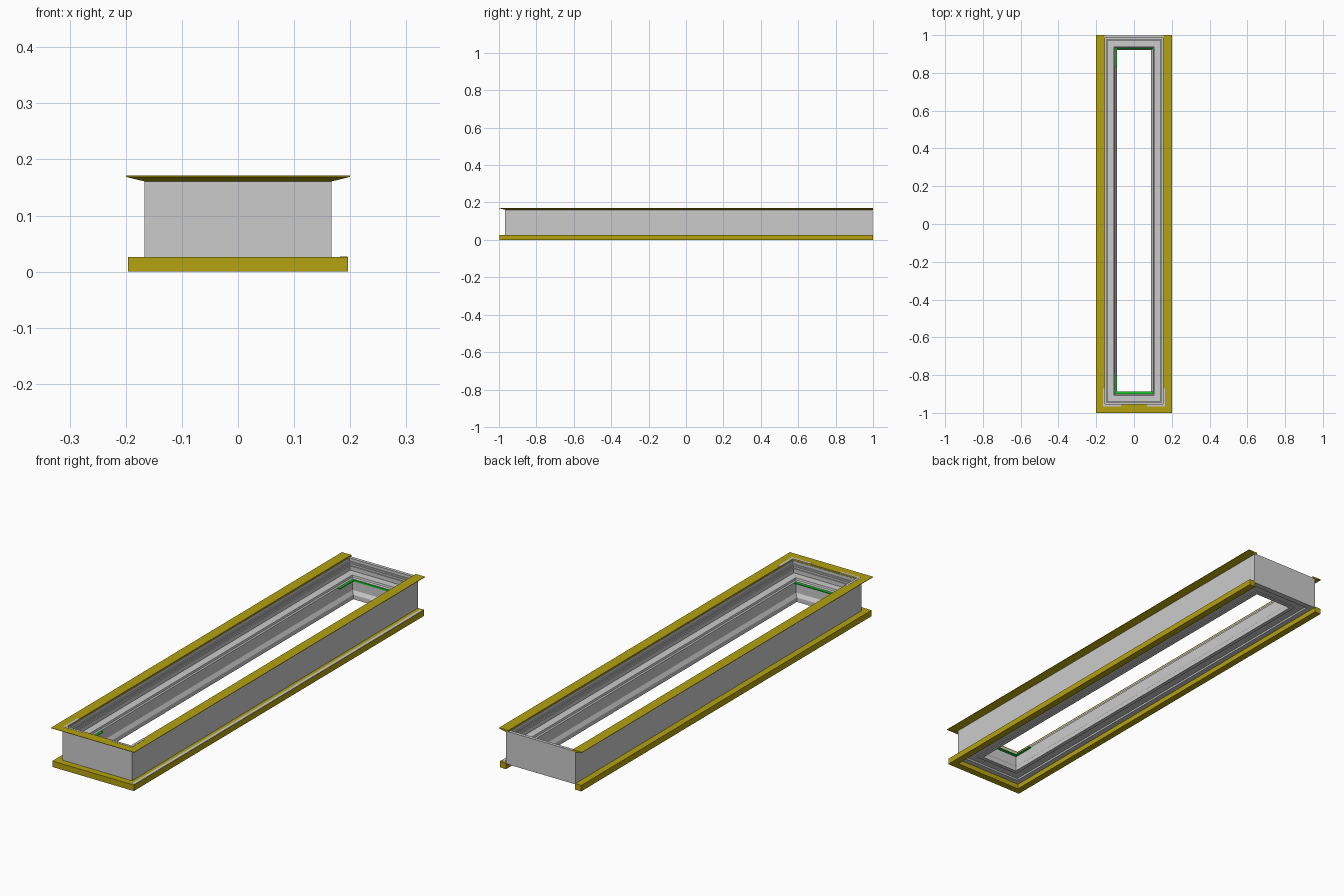
import bpy, bmesh

if "Cube" in bpy.data.objects:
    bpy.data.objects.remove(bpy.data.objects["Cube"])

# Outer wall footprint of the frame
HX, Y0, Y1 = 0.167, -0.967, 0.998


def material(name, rgb):
    m = bpy.data.materials.new(name)
    m.diffuse_color = (*rgb, 1)
    m.use_nodes = True
    m.node_tree.nodes["Principled BSDF"].inputs["Base Color"].default_value = m.diffuse_color
    return m


YELLOW = material("yellow", (0.46, 0.36, 0.005))
GREEN = material("green", (0.01, 0.6, 0.02))
LIGHT = material("light_grey", (0.6, 0.6, 0.6))


def finish(bm, name, mat=None):
    bmesh.ops.recalc_face_normals(bm, faces=bm.faces)
    me = bpy.data.meshes.new(name)
    bm.to_mesh(me)
    bm.free()
    ob = bpy.data.objects.new(name, me)
    bpy.context.collection.objects.link(ob)
    if mat:
        me.materials.append(mat)
    return ob


def sweep(name, profile, station, count, closed, mat=None):
    """Carry a closed (inset, z) profile round mitred corners."""
    bm = bmesh.new()
    rings = [[bm.verts.new((*station(i, d), z)) for d, z in profile]
             for i in range(count)]
    n = len(profile)
    for i in range(count if closed else count - 1):
        a, b = rings[i], rings[(i + 1) % count]
        for j in range(n):
            k = (j + 1) % n
            bm.faces.new((a[j], a[k], b[k], b[j]))
    if not closed:
        bm.faces.new(rings[0])
        bm.faces.new(rings[-1])
    return finish(bm, name, mat)


def full_loop(i, d):
    x, a, b = HX - d, Y0 + d, Y1 - d
    return [(-x, b), (-x, a), (x, a), (x, b)][i]


def open_back(i, d):
    x, a = HX - d, Y0 + d
    return [(-x, 1.0), (-x, a), (x, a), (x, 1.0)][i]


def boxes(name, bounds, mat):
    bm = bmesh.new()
    for x0, x1, y0, y1, z0, z1 in bounds:
        vs = bmesh.ops.create_cube(bm, size=1)["verts"]
        for v in vs:
            v.co = (x0 + (v.co.x + .5) * (x1 - x0),
                    y0 + (v.co.y + .5) * (y1 - y0),
                    z0 + (v.co.z + .5) * (z1 - z0))
    return finish(bm, name, mat)


# Grey frame: outer wall, stepped inner ledges, throat and grooved underside
body = [(0, 0.022), (0, 0.165), (0.014, 0.165), (0.014, 0.152),
        (0.019, 0.152), (0.019, 0.146), (0.022, 0.146), (0.022, 0.138),
        (0.027, 0.138), (0.027, 0.12), (0.06, 0.12), (0.062, 0.112),
        (0.067, 0.108), (0.067, 0.06), (0.077, 0.045), (0.077, 0.026),
        (0.06, 0.026), (0.06, 0.03), (0.025, 0.03), (0.025, 0.022)]
sweep("frame_body", body, full_loop, 4, True)

# Yellow top flange on three sides, tapering outwards
flange = [(0, 0.161), (-0.033, 0.169), (-0.033, 0.171),
          (0.012, 0.171), (0.012, 0.163)]
sweep("top_flange", flange, open_back, 4, False, YELLOW)

# Yellow base rail on three sides
rail = [(0.001, 0), (-0.029, 0), (-0.029, 0.026), (0.001, 0.026)]
sweep("base_rail", rail, open_back, 4, False, YELLOW)

# Light strip on top of the right base rail
boxes("rail_strip", [(0.182, 0.195, -0.99, 0.99, 0.025, 0.0268)], LIGHT)

# Corner markers on the front of the top flange
marks = []
for s in (-1, 1):
    xs = sorted((s * 0.165, s * 0.154))
    marks.append((*xs, -0.965, -0.87, 0.17, 0.1718))
    xs = sorted((s * 0.154, s * 0.07))
    marks.append((*xs, -0.965, -0.955, 0.17, 0.1718))
boxes("corner_markers", marks, LIGHT)

# Green seal pieces around the throat
boxes("throat_seal", [(-0.101, -0.09, 0.83, 0.93, 0.103, 0.107),
                      (-0.101, -0.09, -0.9, -0.8, 0.103, 0.107),
                      (-0.1, 0.1, -0.901, -0.888, 0.103, 0.107),
                      (-0.1, 0.1, 0.927, 0.932, 0.1, 0.107)], GREEN)
